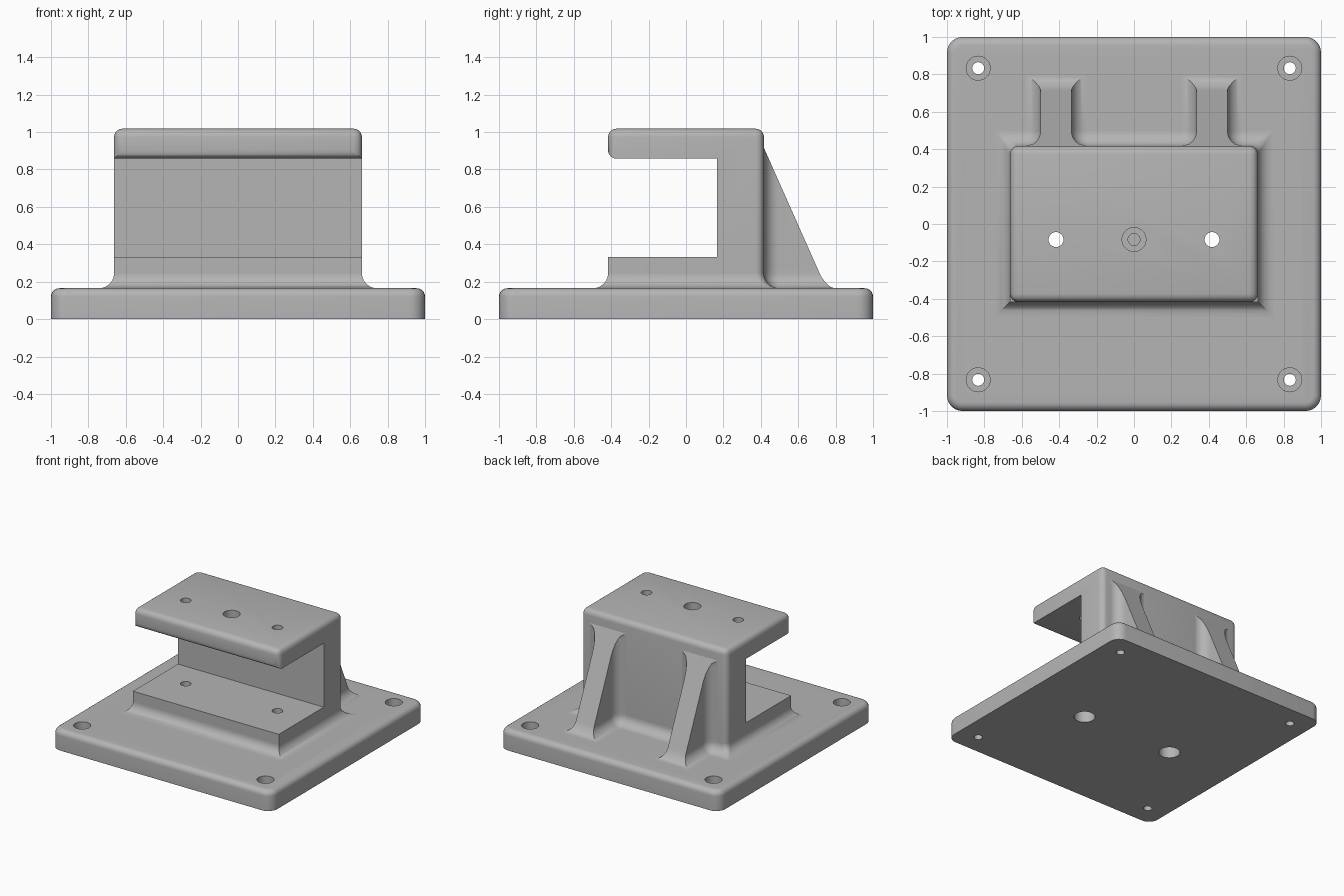
import bpy
import bmesh
from math import sin, cos, pi, sqrt, radians

if "Cube" in bpy.data.objects:
    bpy.data.objects.remove(bpy.data.objects["Cube"], do_unlink=True)

GREY = (0.46, 0.46, 0.46, 1)
grey = bpy.data.materials.new("machined grey")
grey.use_nodes = True
grey.diffuse_color = GREY
grey.node_tree.nodes["Principled BSDF"].inputs["Base Color"].default_value = GREY

BASE_TOP = 0.165          # top of the base plate
HX, HY = 0.663, 0.417     # half size of the clamp block
FILLET = 0.08             # concave fillet radius
ROUND = 0.045             # convex edge rounding
STEPS = 10


def finish(bm, name):
    bmesh.ops.remove_doubles(bm, verts=bm.verts, dist=1e-5)
    bmesh.ops.recalc_face_normals(bm, faces=bm.faces)
    mesh = bpy.data.meshes.new(name)
    bm.to_mesh(mesh)
    bm.free()
    mesh.materials.append(grey)
    ob = bpy.data.objects.new(name, mesh)
    bpy.context.collection.objects.link(ob)
    return ob


def loft(bm, rings):
    """Skin a stack of closed rings and cap both ends."""
    rows = [[bm.verts.new(p) for p in ring] for ring in rings]
    n = len(rows[0])
    for a, b in zip(rows, rows[1:]):
        for i in range(n):
            j = (i + 1) % n
            bm.faces.new((a[i], a[j], b[j], b[i]))
    bm.faces.new(rows[0][::-1])
    bm.faces.new(rows[-1])


def bevel(bm, rule, width):
    """Round every edge whose midpoint and direction pass the rule."""
    picked = []
    for e in bm.edges:
        a, b = e.verts[0].co, e.verts[1].co
        if rule((a + b) / 2, (b - a).normalized()):
            picked.append(e)
    bmesh.ops.bevel(bm, geom=picked, offset=width, segments=6,
                    profile=0.5, affect='EDGES')


def fillet_levels():
    """Height and outward spread of the fillet that meets the base plate."""
    for k in range(STEPS + 1):
        a = k / STEPS * pi / 2
        yield BASE_TOP + FILLET * (1 - cos(a)), FILLET * (1 - sin(a))


# Base plate with rounded corners and top rim
bm = bmesh.new()
loft(bm, [[(x, y, z) for x, y in ((-1, -1), (1, -1), (1, 1), (-1, 1))]
          for z in (0, BASE_TOP)])
bevel(bm, lambda m, d: abs(d.z) > 0.9, 0.083)
bevel(bm, lambda m, d: m.z > BASE_TOP - 0.001, ROUND)
base = finish(bm, "base_plate")

# C-shaped clamp block
SHELF, JAW, TOP, THROAT = 0.333, 0.858, 1.018, 0.167
outline = [(-HY, 0.2), (HY, 0.2), (HY, TOP), (-HY, TOP),
           (-HY, JAW), (THROAT, JAW), (THROAT, SHELF), (-HY, SHELF)]
bm = bmesh.new()
loft(bm, [[(x, y, z) for y, z in outline] for x in (-HX, HX)])


def rounded_edge(m, d):
    on_top = m.z > TOP - 0.001
    back_corner = abs(d.z) > 0.9 and m.y > HY - 0.001
    jaw_front = m.y < -HY + 0.001 and m.z > JAW - 0.001
    return on_top or back_corner or jaw_front


bevel(bm, rounded_edge, ROUND)
block = finish(bm, "clamp_block")

# Filleted foot under the block: square in front, rounded at the back
rings = []
for z, d in [(BASE_TOP - 0.01, FILLET)] + list(fillet_levels()):
    x, y = HX + d, HY + d
    r = ROUND * (1 - d / FILLET) + 0.0005
    ring = [(-x, -y, z), (x, -y, z)]
    for sx, start in ((1, 0), (-1, pi / 2)):
        for k in range(7):
            a = start + k / 6 * pi / 2
            ring.append((sx * (x - r) + r * cos(a), y - r + r * sin(a), z))
    rings.append(ring)
bm = bmesh.new()
loft(bm, rings)
foot = finish(bm, "block_foot")

# Sloping ribs, flared into the block and the base plate
RIB_X, RIB_HALF, RIB_END, RIB_TOP = 0.417, 0.083, 0.75, 0.915


def rib_section(cx, z, d):
    reach = RIB_END + (HY - RIB_END) * (z - BASE_TOP) / (RIB_TOP - BASE_TOP)
    reach += 0.6 * d
    r = FILLET - d
    side = [(RIB_HALF + FILLET, HY - 0.04)]
    for k in range(STEPS + 1):
        y = min(HY + FILLET - r * cos(k / STEPS * pi / 2), reach)
        gap = HY + FILLET - y
        side.append((RIB_HALF + FILLET - sqrt(max(r * r - gap * gap, 0)), y))
    side.append((RIB_HALF + d, reach))
    return ([(cx + w, y, z) for w, y in side]
            + [(cx - w, y, z) for w, y in reversed(side)])


levels = [(BASE_TOP - 0.01, FILLET)] + list(fillet_levels())
z0 = levels[-1][0]
levels += [(z0 + (RIB_TOP - z0) * k / 24, 0) for k in range(1, 25)]
ribs = []
for name, side in (("left", 1), ("right", -1)):
    bm = bmesh.new()
    loft(bm, [rib_section(side * RIB_X, z, d) for z, d in levels])
    ribs.append(finish(bm, name + "_rib"))

# Stepped hole cutters: (height, radius) from bottom to top
bm = bmesh.new()


def hole(x, y, steps):
    loft(bm, [[(x + r * cos(k * pi / 20), y + r * sin(k * pi / 20), z)
               for k in range(40)] for z, r in steps])


for sx in (-1, 1):
    for sy in (-1, 1):
        hole(sx * 0.833, sy * 0.833,
             [(-0.1, 0.032), (0.083, 0.032), (0.083, 0.064), (0.3, 0.064)])
    hole(sx * 0.417, -0.083,
         [(-0.1, 0.08), (0.12, 0.08), (0.12, 0.04), (1.2, 0.04)])
hole(0, -0.083, [(0.6, 0.032), (0.935, 0.032), (0.935, 0.064), (1.2, 0.064)])
cutter = finish(bm, "hole_cutter")
cutter.hide_render = True

for ob in (base, block, foot):
    mod = ob.modifiers.new("holes", 'BOOLEAN')
    mod.operation = 'DIFFERENCE'
    mod.solver = 'EXACT'
    mod.object = cutter
    bpy.context.view_layer.objects.active = ob
    bpy.ops.object.modifier_apply(modifier=mod.name)
bpy.data.objects.remove(cutter, do_unlink=True)

# Smooth shading with crisp edges
bpy.ops.object.select_all(action='DESELECT')
for ob in [base, block, foot] + ribs:
    ob.select_set(True)
bpy.context.view_layer.objects.active = base
bpy.ops.object.shade_smooth_by_angle(angle=radians(32))
